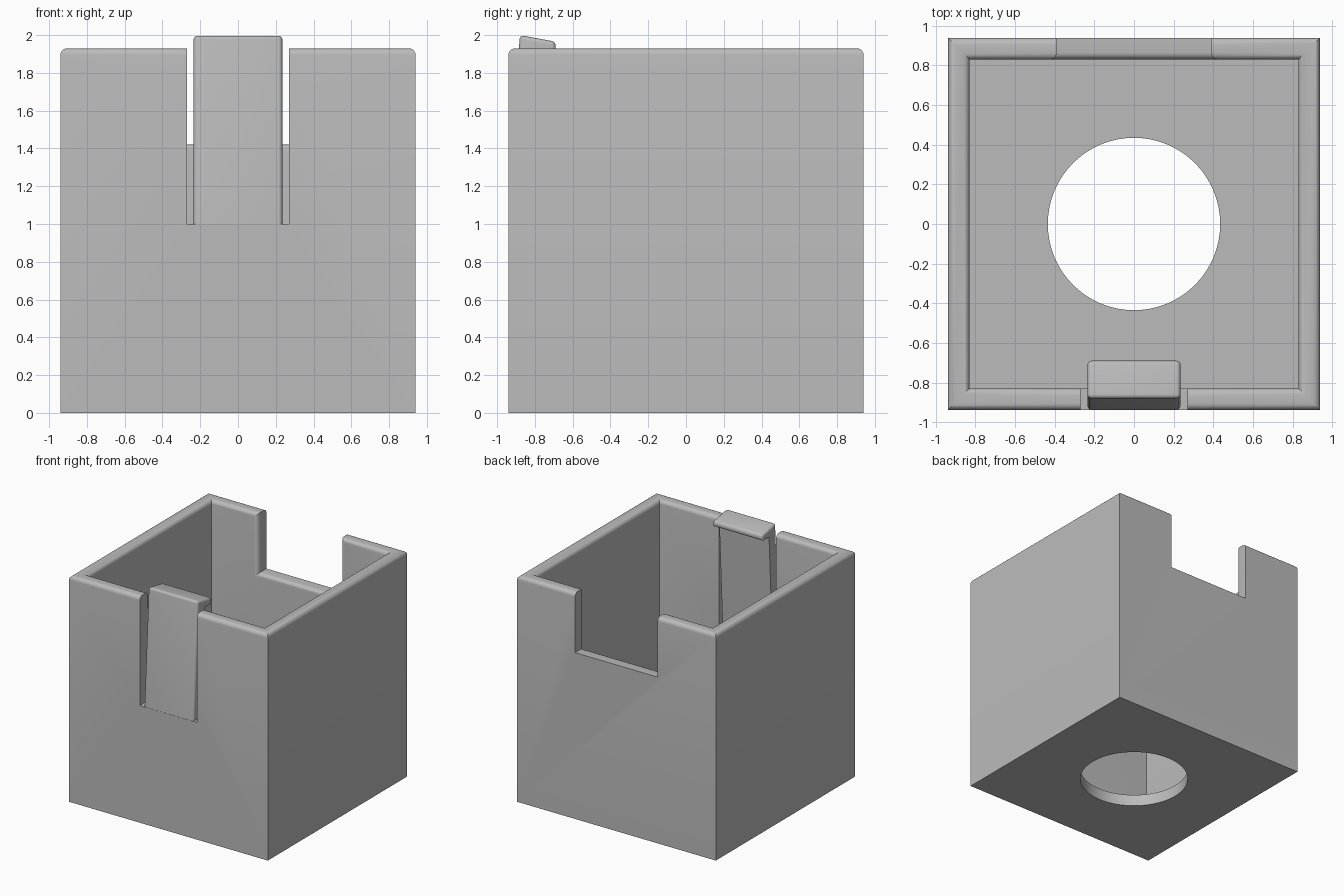
import bpy, bmesh, math

if "Cube" in bpy.data.objects:
    bpy.data.objects.remove(bpy.data.objects["Cube"])

HALF, INNER, TOP, FLOOR = 0.94, 0.83, 1.93, 0.1
NOTCH, SLOT, CLIP = 0.39, 0.27, 0.235

grey = bpy.data.materials.new("plain grey")
grey.use_nodes = True
grey.diffuse_color = (0.5, 0.5, 0.5, 1)
grey.node_tree.nodes["Principled BSDF"].inputs["Base Color"].default_value = (0.5, 0.5, 0.5, 1)


def box(name, x, y, z):
    """Box from (min, max) ranges."""
    bpy.ops.mesh.primitive_cube_add(size=1)
    ob = bpy.context.object
    ob.name = name
    for v in ob.data.vertices:
        v.co = [r[0] if c < 0 else r[1] for c, r in zip(v.co, (x, y, z))]
    return ob


def cut(target, cutter):
    """Subtract the cutter and discard it."""
    mod = target.modifiers.new("cut", "BOOLEAN")
    mod.operation, mod.solver, mod.object = "DIFFERENCE", "EXACT", cutter
    bpy.context.view_layer.objects.active = target
    bpy.ops.object.modifier_apply(modifier=mod.name)
    bpy.data.objects.remove(cutter)


def round_edges(ob, rule, radius):
    """Round the edges whose two end points satisfy the rule."""
    bm = bmesh.new()
    bm.from_mesh(ob.data)
    bmesh.ops.dissolve_limit(bm, angle_limit=0.01, verts=bm.verts, edges=bm.edges)
    edges = [e for e in bm.edges if rule(e.verts[0].co, e.verts[1].co)]
    bmesh.ops.bevel(bm, geom=edges, offset=radius, segments=5, profile=0.5,
                    affect="EDGES", clamp_overlap=True)
    bm.to_mesh(ob.data)
    bm.free()


def finish(ob):
    ob.data.materials.clear()
    ob.data.materials.append(grey)
    bpy.ops.object.select_all(action="DESELECT")
    ob.select_set(True)
    bpy.context.view_layer.objects.active = ob
    bpy.ops.object.shade_smooth_by_angle(angle=math.radians(30))


def near(a, b):
    return abs(a - b) < 0.002


# Open box with a back notch and a front gap for the clip
shell = box("box_shell", (-HALF, HALF), (-HALF, HALF), (0, TOP))
cut(shell, box("cavity", (-INNER, INNER), (-INNER, INNER), (FLOOR, 3)))
cut(shell, box("notch", (-NOTCH, NOTCH), (0.5, 1.5), (1.42, 3)))
cut(shell, box("gap", (-SLOT, SLOT), (-1.5, -0.5), (1.0, 3)))


def rim_edge(a, b):
    along_rim = near(a.z, TOP) and near(b.z, TOP)
    # Edges crossing the wall thickness stay sharp
    crossing = near(a.x, b.x) and near(abs(a.x), NOTCH) or near(a.x, b.x) and near(abs(a.x), SLOT)
    upright = all(near(abs(p.x), NOTCH) and near(p.y, INNER) for p in (a, b))
    return along_rim and not crossing or upright


round_edges(shell, rim_edge, 0.035)

# Round hole through the floor
bpy.ops.mesh.primitive_cylinder_add(vertices=64, radius=0.435, depth=0.6)
cut(shell, bpy.context.object)
finish(shell)

# Spring clip leaning inward, with a hooked top
profile = [(-0.939, 0.99), (-0.88, 2.0), (-0.69, 1.965),
           (-0.69, 1.915), (-0.785, 1.915), (-0.831, 0.99)]
bm = bmesh.new()
side = bm.faces.new([bm.verts.new((-CLIP, y, z)) for y, z in profile])
ext = bmesh.ops.extrude_face_region(bm, geom=[side])
for v in ext["geom"]:
    if isinstance(v, bmesh.types.BMVert):
        v.co.x = CLIP
bmesh.ops.recalc_face_normals(bm, faces=bm.faces)
mesh = bpy.data.meshes.new("spring_clip")
bm.to_mesh(mesh)
bm.free()
clip = bpy.data.objects.new("spring_clip", mesh)
bpy.context.collection.objects.link(clip)


def clip_edge(a, b):
    hook = a.z > 1.95 and b.z > 1.95 or a.y > -0.7 and b.y > -0.7
    front = a.y < -0.87 and b.y < -0.87 and not near(a.z, b.z)
    return hook or front


round_edges(clip, clip_edge, 0.022)
finish(clip)
